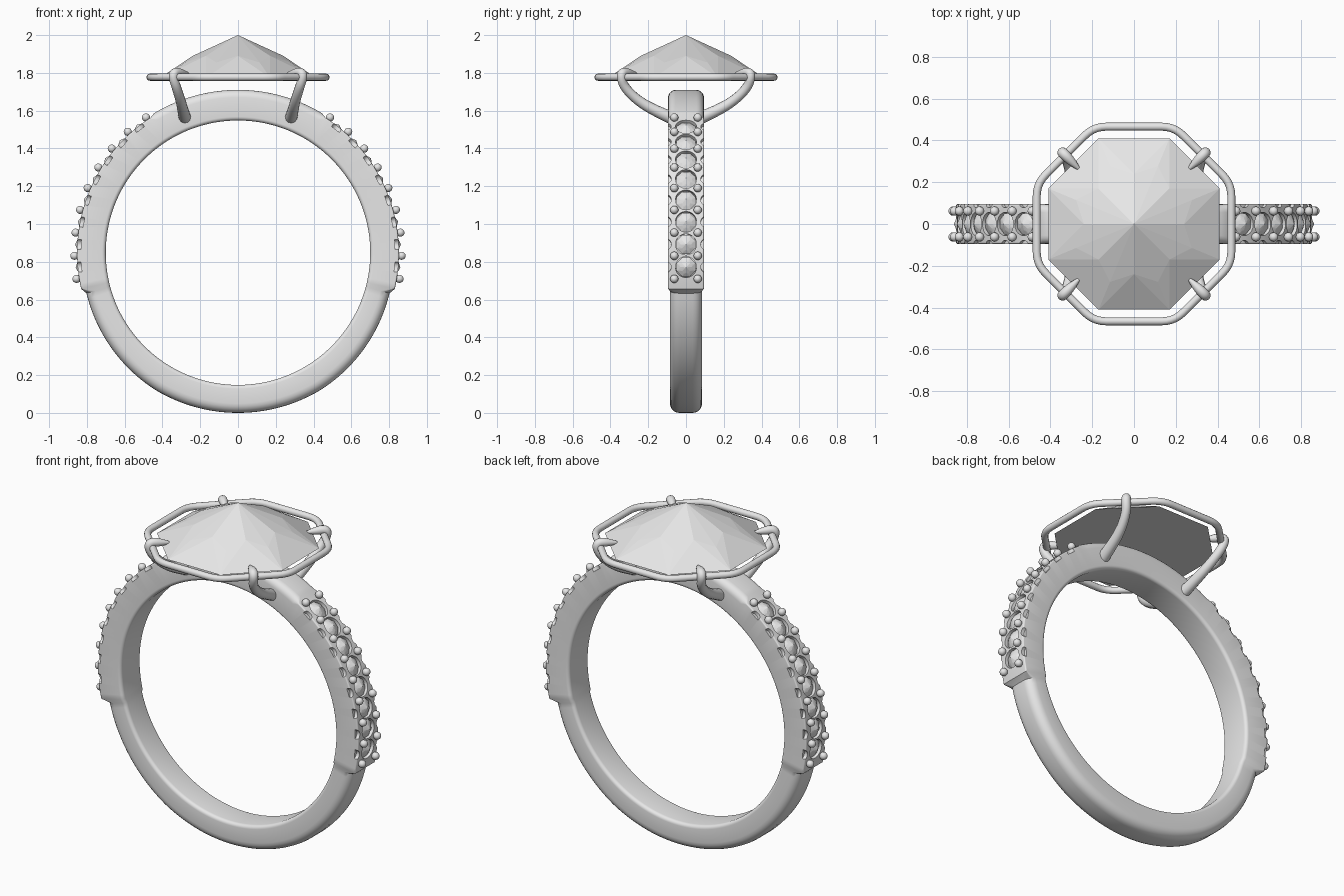
import bpy, bmesh
from math import sin, cos, pi, radians, degrees, asin
from mathutils import Matrix, Vector

cube = bpy.data.objects.get("Cube")
if cube:
    bpy.data.objects.remove(cube, do_unlink=True)

CENTRE = Vector((0, 0, 0.848))
STONES = 8
FIRST, STEP = -9.2, 8.12          # bead angles along the shoulder, degrees

metal = bpy.data.materials.new("plain_grey")
metal.use_nodes = True
metal.diffuse_color = (0.8, 0.8, 0.8, 1)
metal.node_tree.nodes["Principled BSDF"].inputs["Base Color"].default_value = (0.8, 0.8, 0.8, 1)


def select(obj):
    bpy.ops.object.select_all(action='DESELECT')
    obj.select_set(True)
    bpy.context.view_layer.objects.active = obj


def make(name, bm, smooth=None):
    bmesh.ops.recalc_face_normals(bm, faces=bm.faces)
    mesh = bpy.data.meshes.new(name)
    bm.to_mesh(mesh)
    bm.free()
    obj = bpy.data.objects.new(name, mesh)
    bpy.context.collection.objects.link(obj)
    mesh.materials.append(metal)
    if smooth:
        select(obj)
        bpy.ops.object.shade_smooth_by_angle(angle=radians(smooth))
    return obj


def radial(angle, r, y=0):
    """Frame on the band whose z axis points outward."""
    a = radians(angle)
    spot = CENTRE + Vector((r * cos(a), y, r * sin(a)))
    return Matrix.Translation(spot) @ Matrix.Rotation(pi / 2 - a, 4, 'Y')


def both_sides(angle):
    return (angle, 180 - angle)


def tube(name, points, radii, cyclic=False, kind='POLY'):
    curve = bpy.data.curves.new(name, 'CURVE')
    curve.dimensions = '3D'
    curve.bevel_depth = 1
    curve.bevel_resolution = 4
    curve.use_fill_caps = True
    spline = curve.splines.new(kind)
    spline.points.add(len(points) - 1)
    for p, co, r in zip(spline.points, points, radii):
        p.co = (*co, 1)
        p.radius = r
    spline.use_cyclic_u = cyclic
    if kind == 'NURBS':
        spline.order_u = 3
        spline.use_endpoint_u = True
        spline.resolution_u = 6
    obj = bpy.data.objects.new(name, curve)
    bpy.context.collection.objects.link(obj)
    curve.materials.append(metal)
    select(obj)
    bpy.ops.object.convert(target='MESH')
    bpy.ops.object.shade_smooth_by_angle(angle=radians(50))


# Band: a rounded section swept round, changing at the stone-set shoulders
def band_section(e):
    if e > 57.5:
        outer, half, corner = 0.862, 0.095, 0.04
    elif e > -14:
        outer, half, corner = 0.852, 0.095, 0.008
    else:
        outer = 0.83 + 0.018 * min(1, (-14 - e) / 45)
        half, corner = 0.085, 0.05
    pts = []
    for r, y, rad, start in ((outer, half, corner, 0), (0.7, half, 0.02, 90),
                             (0.7, -half, 0.02, 180), (outer, -half, corner, 270)):
        cr = r - rad if r == outer else r + rad
        cy = y - rad if y > 0 else y + rad
        for i in range(6):
            a = radians(start + 18 * i)
            pts.append((cr + rad * cos(a), cy + rad * sin(a)))
    return pts


bm = bmesh.new()
rings = []
for i in range(180):
    a = radians(2 * i + 1)
    ring = [bm.verts.new(CENTRE + Vector((r * cos(a), y, r * sin(a))))
            for r, y in band_section(degrees(asin(sin(a))))]
    rings.append(ring)
for i, ring in enumerate(rings):
    nxt = rings[(i + 1) % len(rings)]
    for j in range(len(ring)):
        k = (j + 1) % len(ring)
        bm.faces.new((ring[j], ring[k], nxt[k], nxt[j]))
band = make("band", bm)

# Cut round seats and side scallops into the shoulders
bm = bmesh.new()
for n in range(STONES):
    for angle in both_sides(FIRST + STEP * (n + 0.5)):
        for y, r, floor in ((0, 0.056, 0.825), (0.108, 0.03, 0.832), (-0.108, 0.03, 0.832)):
            bmesh.ops.create_cone(bm, cap_ends=True, segments=20, radius1=r, radius2=r,
                                  depth=0.1, matrix=radial(angle, floor + 0.05, y))
cutter = make("seat_cutter", bm)
cutter.hide_render = True
mod = band.modifiers.new("seats", 'BOOLEAN')
mod.operation = 'DIFFERENCE'
mod.solver = 'EXACT'
mod.object = cutter
select(band)
bpy.ops.object.modifier_apply(modifier=mod.name)
bpy.data.objects.remove(cutter, do_unlink=True)
select(band)
bpy.ops.object.shade_smooth_by_angle(angle=radians(35))


# Faceted octagonal stone: flat base, two tiers of facets, pointed top
def gem(bm, matrix):
    def ring(r, z, offset):
        return [bm.verts.new(matrix @ Vector((r * cos(a), r * sin(a), z)))
                for a in (radians(45 * k + offset) for k in range(8))]
    base = ring(0.444, 0, 22.5)
    corner = ring(0.30, 0.08, 22.5)
    middle = ring(0.24, 0.115, 45)
    apex = bm.verts.new(matrix @ Vector((0, 0, 0.225)))
    bm.faces.new(base)
    for k in range(8):
        n = (k + 1) % 8
        for f in ((base[k], base[n], middle[k]), (base[k], middle[k], corner[k]),
                  (base[n], corner[n], middle[k]), (apex, corner[k], middle[k]),
                  (apex, middle[k], corner[n])):
            bm.faces.new(f)


bm = bmesh.new()
gem(bm, Matrix.Translation((0, 0, 1.775)))
make("centre_stone", bm)

bm = bmesh.new()
for n in range(STONES):
    for angle in both_sides(FIRST + STEP * (n + 0.5)):
        gem(bm, radial(angle, 0.836) @ Matrix.Scale(0.122, 4))
make("shoulder_stones", bm)

# Beads holding the shoulder stones
bm = bmesh.new()
for n in range(STONES + 1):
    for angle in both_sides(FIRST + STEP * n):
        for y in (-0.062, 0.062):
            bmesh.ops.create_uvsphere(bm, u_segments=14, v_segments=8, radius=0.022,
                                      matrix=radial(angle, 0.866, y))
make("beads", bm, 60)

# Octagonal wire gallery with rounded corners
corners = [Vector((cos(radians(45 * k + 22.5)), sin(radians(45 * k + 22.5)), 0)) * 0.504
           for k in range(8)]
path = []
for k, c in enumerate(corners):
    a = c + (corners[k - 1] - c).normalized() * 0.06
    b = c + (corners[(k + 1) % 8] - c).normalized() * 0.06
    for i in range(6):
        t = i / 5
        path.append(a * (1 - t) ** 2 + c * 2 * t * (1 - t) + b * t * t + Vector((0, 0, 1.777)))
tube("gallery_wire", path, [0.019] * len(path), cyclic=True)

# Four claws rising from the band and folding over the stone
claw = ((0.28, 0.07, 1.56), (0.285, 0.11, 1.575), (0.30, 0.24, 1.64), (0.325, 0.325, 1.72),
        (0.345, 0.345, 1.78), (0.335, 0.335, 1.805), (0.30, 0.30, 1.80), (0.265, 0.265, 1.795))
radii = (0.034, 0.032, 0.027, 0.025, 0.025, 0.025, 0.023, 0.008)
for sx, side in ((1, "left"), (-1, "right")):
    for sy, end in ((-1, "front"), (1, "back")):
        tube(f"claw_{end}_{side}", [(x * sx, y * sy, z) for x, y, z in claw], radii, kind='NURBS')
